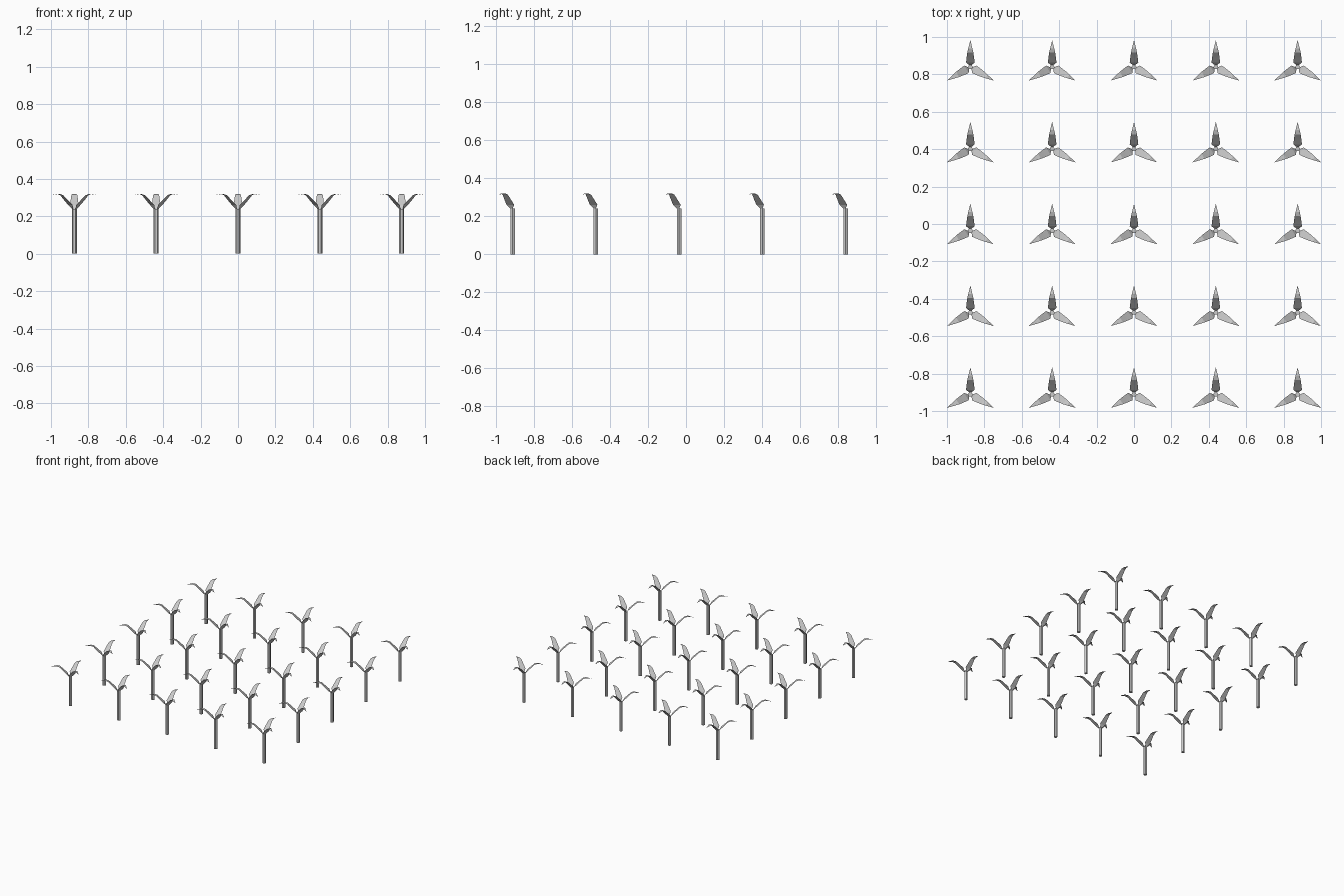
import bpy, bmesh, math

if "Cube" in bpy.data.objects:
    bpy.data.objects.remove(bpy.data.objects["Cube"])

PITCH = 0.4375
Y_OFFSET = -0.036
STEM_R, STEM_H = 0.0133, 0.24
# Petal centreline: distance from stem axis, height, half width
PETAL = [(0.0115, 0.24, 0.0067), (0.024, 0.26, 0.023), (0.05, 0.285, 0.02),
         (0.078, 0.313, 0.016), (0.1, 0.32, 0.011), (0.1443, 0.313, 0.0)]


def stem_mesh():
    # Six-sided stem with corners on the x axis
    bm = bmesh.new()
    ring = [bm.verts.new((STEM_R * math.cos(i * math.pi / 3),
                          STEM_R * math.sin(i * math.pi / 3), 0)) for i in range(6)]
    base = bm.faces.new(ring)
    top = bmesh.ops.extrude_face_region(bm, geom=[base], use_keep_orig=True)["geom"]
    for v in top:
        if isinstance(v, bmesh.types.BMVert):
            v.co.z = STEM_H
    bmesh.ops.recalc_face_normals(bm, faces=bm.faces)
    return finish(bm, "stem")


def petals_mesh():
    # Three thin curved petals growing from alternate sides of the stem
    bm = bmesh.new()
    for k in range(3):
        a = math.radians(90 + 120 * k)
        c, s = math.cos(a), math.sin(a)
        rows = []
        for r, z, w in PETAL:
            sides = (-w, w) if w else (0,)
            rows.append([bm.verts.new((r * c - t * s, r * s + t * c, z)) for t in sides])
        for lo, hi in zip(rows, rows[1:]):
            bm.faces.new(lo[::-1] + hi)
    # upper side faces outward
    bm.normal_update()
    for f in bm.faces:
        if f.normal.z < 0:
            f.normal_flip()
    return finish(bm, "petals")


def finish(bm, name):
    me = bpy.data.meshes.new(name)
    bm.to_mesh(me)
    bm.free()
    return me


# Five by five field of identical plants
parts = [stem_mesh(), petals_mesh()]
for i in range(-2, 3):
    for j in range(-2, 3):
        for me in parts:
            ob = bpy.data.objects.new(f"{me.name}_{i + 3}_{j + 3}", me)
            ob.location = (i * PITCH, j * PITCH + Y_OFFSET, 0)
            bpy.context.collection.objects.link(ob)
